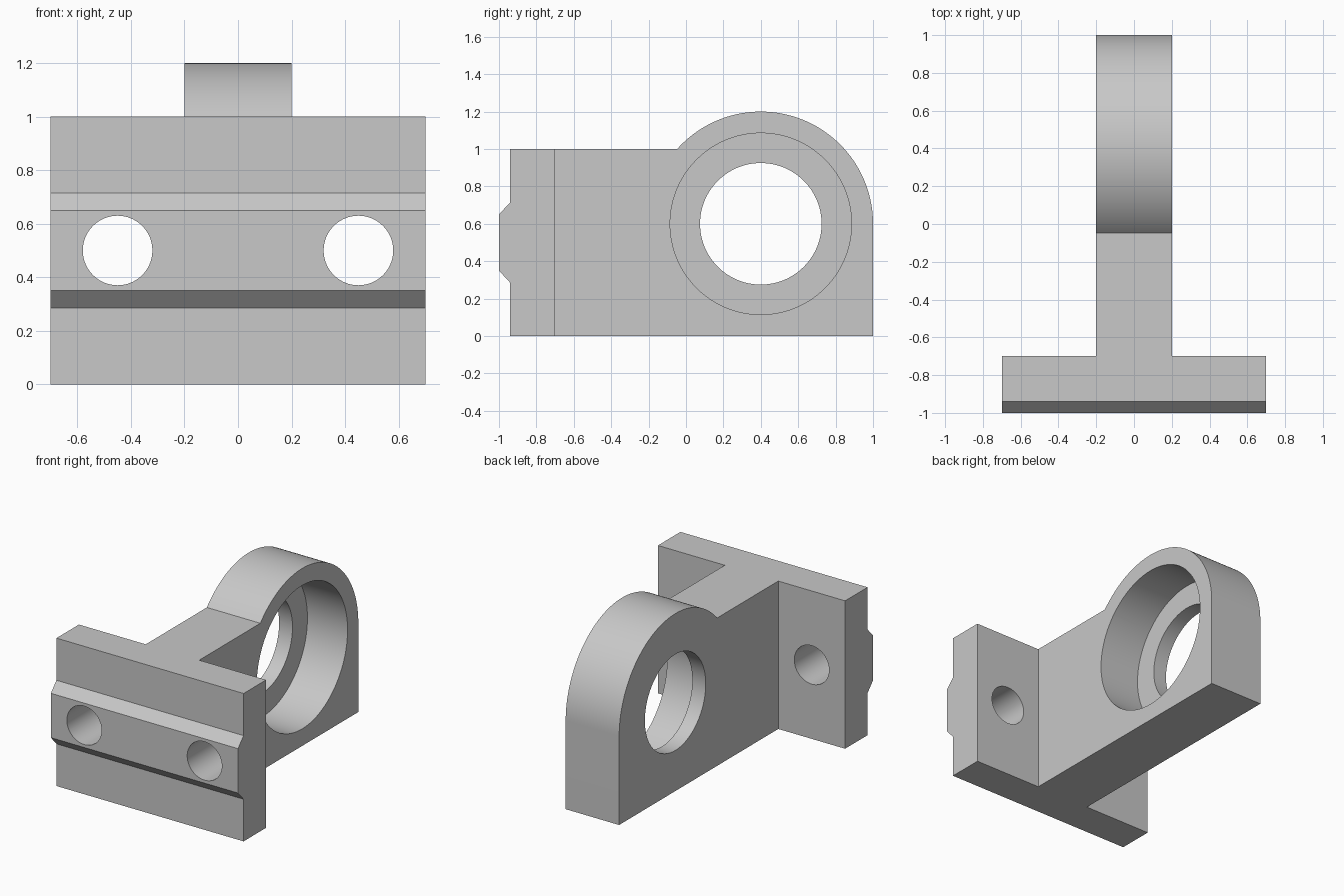
import bpy, bmesh, math
from mathutils import Matrix

if "Cube" in bpy.data.objects:
    bpy.data.objects.remove(bpy.data.objects["Cube"], do_unlink=True)

grey = bpy.data.materials.new("plain grey")
grey.use_nodes = True
colour = (0.58, 0.58, 0.58, 1)
grey.diffuse_color = colour
grey.node_tree.nodes["Principled BSDF"].inputs["Base Color"].default_value = colour


def add_object(name, bm):
    bmesh.ops.recalc_face_normals(bm, faces=bm.faces)
    mesh = bpy.data.meshes.new(name)
    bm.to_mesh(mesh)
    bm.free()
    mesh.materials.append(grey)
    obj = bpy.data.objects.new(name, mesh)
    bpy.context.collection.objects.link(obj)
    return obj


def extrude_profile(name, points, half_width):
    """Sweep a closed (y, z) profile symmetrically along x."""
    bm = bmesh.new()
    face = bm.faces.new([bm.verts.new((-half_width, y, z)) for y, z in points])
    swept = bmesh.ops.extrude_face_region(bm, geom=[face])["geom"]
    verts = [v for v in swept if isinstance(v, bmesh.types.BMVert)]
    bmesh.ops.translate(bm, verts=verts, vec=(2 * half_width, 0, 0))
    return add_object(name, bm)


def cylinder(name, centre, radius, length, axis, segments):
    turn = Matrix.Rotation(math.pi / 2, 4, "Y" if axis == "x" else "X")
    bm = bmesh.new()
    bmesh.ops.create_cone(bm, cap_ends=True, segments=segments, radius1=radius,
                          radius2=radius, depth=length,
                          matrix=Matrix.Translation(centre) @ turn)
    return add_object(name, bm)


def combine(target, tool, operation):
    mod = target.modifiers.new(operation.lower(), "BOOLEAN")
    mod.operation = operation
    mod.solver = "EXACT"
    mod.object = tool
    bpy.context.view_layer.objects.active = target
    bpy.ops.object.modifier_apply(modifier=mod.name)
    bpy.data.objects.remove(tool, do_unlink=True)


# Mounting plate with a bevelled locating rib on its front
back, front, rib = -0.7, -0.94, -1.0
bracket = extrude_profile("bearing_bracket", [
    (back, 0), (back, 1), (front, 1), (front, 0.715), (rib, 0.65),
    (rib, 0.35), (front, 0.285), (front, 0)], 0.7)

# Arm whose end is rounded around the bore
cy, cz, radius = 0.4, 0.6, 0.6
start = math.pi - math.asin((1 - cz) / radius)
steps = 64
arc = [(cy + radius * math.cos(start * i / steps),
        cz + radius * math.sin(start * i / steps)) for i in range(steps + 1)]
arm = extrude_profile("arm", [(-0.8, 0), (1, 0)] + arc + [(-0.8, 1)], 0.2)
combine(bracket, arm, "UNION")

# Through bore, and a wide bearing seat open on the left side
combine(bracket, cylinder("bore", (0, cy, cz), 0.325, 1, "x", 96), "DIFFERENCE")
combine(bracket, cylinder("seat", (0.4, cy, cz), 0.485, 1, "x", 96), "DIFFERENCE")

# Two bolt holes through the plate
for x in (-0.45, 0.45):
    combine(bracket, cylinder("bolt_hole", (x, -0.85, 0.5), 0.13, 0.6, "y", 64), "DIFFERENCE")

bpy.ops.object.select_all(action="DESELECT")
bracket.select_set(True)
bpy.context.view_layer.objects.active = bracket
bpy.ops.object.shade_smooth_by_angle(angle=math.radians(25))
